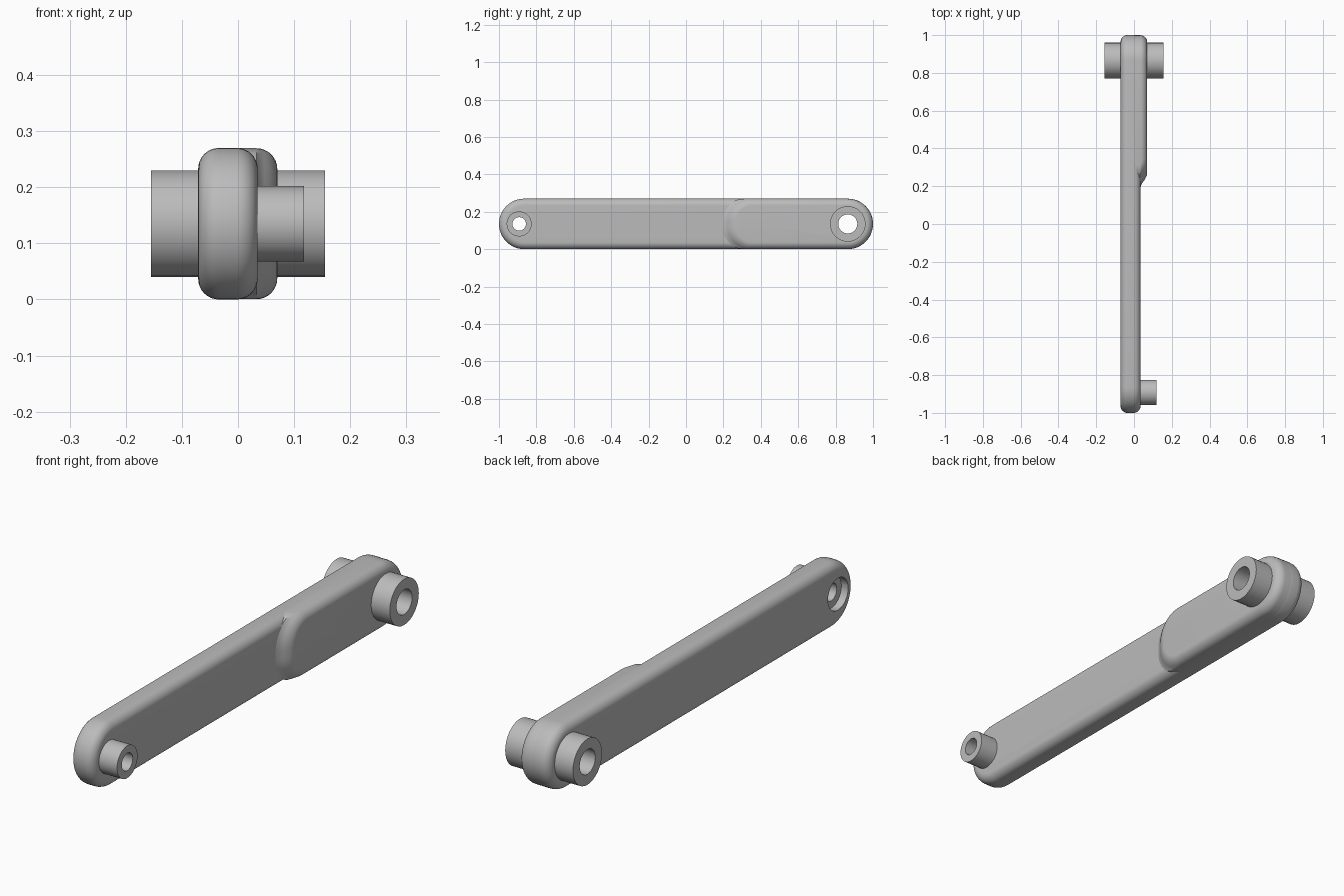
import bpy, bmesh, math
from mathutils import Matrix

cube = bpy.data.objects.get("Cube")
if cube:
    bpy.data.objects.remove(cube, do_unlink=True)

HEIGHT = 0.27
ROUND = 0.037          # edge rounding of the arm
END_R = HEIGHT / 2     # radius of the rounded ends
AXLE_Y, PEDAL_Y = 0.865, -0.892

grey = bpy.data.materials.new("light_grey_metal")
grey.use_nodes = True
grey.diffuse_color = (0.5, 0.5, 0.5, 1)
grey.node_tree.nodes["Principled BSDF"].inputs["Base Color"].default_value = (0.5, 0.5, 0.5, 1)


def make_object(name, bm):
    bmesh.ops.remove_doubles(bm, verts=bm.verts, dist=1e-5)
    bmesh.ops.recalc_face_normals(bm, faces=bm.faces)
    mesh = bpy.data.meshes.new(name)
    bm.to_mesh(mesh)
    bm.free()
    mesh.materials.append(grey)
    obj = bpy.data.objects.new(name, mesh)
    bpy.context.collection.objects.link(obj)
    return obj


def activate(obj):
    bpy.ops.object.select_all(action='DESELECT')
    obj.select_set(True)
    bpy.context.view_layer.objects.active = obj


def smooth(obj):
    activate(obj)
    bpy.ops.object.shade_smooth_by_angle(angle=math.radians(35))


def outline(x, inset, front, front_r, steps=12):
    """Rounded side outline at depth x, shrunk by inset."""
    corners = [(1 - END_R, HEIGHT - END_R, END_R, 0),
               (front + front_r, HEIGHT - front_r, front_r, 1),
               (front + front_r, front_r, front_r, 2),
               (1 - END_R, END_R, END_R, 3)]
    pts = []
    for cy, cz, r, quarter in corners:
        for i in range(steps + 1):
            a = (quarter + i / steps) * math.pi / 2
            pts.append((x, cy + (r - inset) * math.cos(a), cz + (r - inset) * math.sin(a)))
    return pts


def loft(name, layers):
    """Skin a stack of outlines and cap both ends."""
    bm = bmesh.new()
    rings = [[bm.verts.new(p) for p in layer] for layer in layers]
    n = len(rings[0])
    for a, b in zip(rings, rings[1:]):
        for i in range(n):
            j = (i + 1) % n
            bm.faces.new((a[i], a[j], b[j], b[i]))
    bm.faces.new(rings[0])
    bm.faces.new(rings[-1])
    return make_object(name, bm)


def tube(name, y, x0, x1, outer, inner, sides=32):
    """Hollow boss along x."""
    bm = bmesh.new()
    profile = [(x0, outer), (x1, outer), (x1, inner), (x0, inner)]
    rings = []
    for k in range(sides):
        a = 2 * math.pi * k / sides
        rings.append([bm.verts.new((x, y + r * math.cos(a), END_R + r * math.sin(a)))
                      for x, r in profile])
    for k in range(sides):
        a, b = rings[k], rings[(k + 1) % sides]
        for i in range(4):
            j = (i + 1) % 4
            bm.faces.new((a[i], a[j], b[j], b[i]))
    smooth(make_object(name, bm))


def drill(obj, y, radius):
    """Cut a round hole through obj along x."""
    bm = bmesh.new()
    bmesh.ops.create_cone(bm, cap_ends=True, segments=32, radius1=radius, radius2=radius, depth=1,
                          matrix=Matrix.Translation((0, y, END_R)) @ Matrix.Rotation(math.pi / 2, 4, 'Y'))
    cutter = make_object("hole_cutter", bm)
    cutter.hide_render = True
    mod = obj.modifiers.new("hole", 'BOOLEAN')
    mod.operation = 'DIFFERENCE'
    mod.solver = 'EXACT'
    mod.object = cutter
    activate(obj)
    bpy.ops.object.modifier_apply(modifier=mod.name)
    bpy.data.objects.remove(cutter, do_unlink=True)


angles = [math.pi / 2 * i / 8 for i in range(9)]


def rounding(a):
    return ROUND * (1 - math.cos(a))


# Long arm with rounded edges on both sides
left = [outline(-0.071 + ROUND - ROUND * math.sin(a), rounding(a), -1, END_R) for a in reversed(angles)]
right = [outline(0.035 - ROUND + ROUND * math.sin(a), rounding(a), -1, END_R) for a in angles]
arm = loft("arm", left + right)
drill(arm, AXLE_Y, 0.07)
drill(arm, PEDAL_Y, 0.066)
smooth(arm)

# Thicker rear half, its front flaring softly into the arm
base = 0.07 - ROUND
layers = [outline(-0.02, 0.0005, 0.19, 0.12)]
for a in angles:
    front = 0.19 + 0.045 * math.sqrt(math.sin(a))
    layers.append(outline(base + ROUND * math.sin(a), rounding(a) + 0.0005, front, 0.12))
thick_end = loft("thick_end", layers)
drill(thick_end, AXLE_Y, 0.07)
smooth(thick_end)

# Hollow bosses; the small one ends inside the arm, leaving a counterbore
tube("axle_boss", AXLE_Y, -0.155, 0.155, 0.095, 0.051)
tube("pedal_boss", PEDAL_Y, -0.04, 0.118, 0.067, 0.036)
